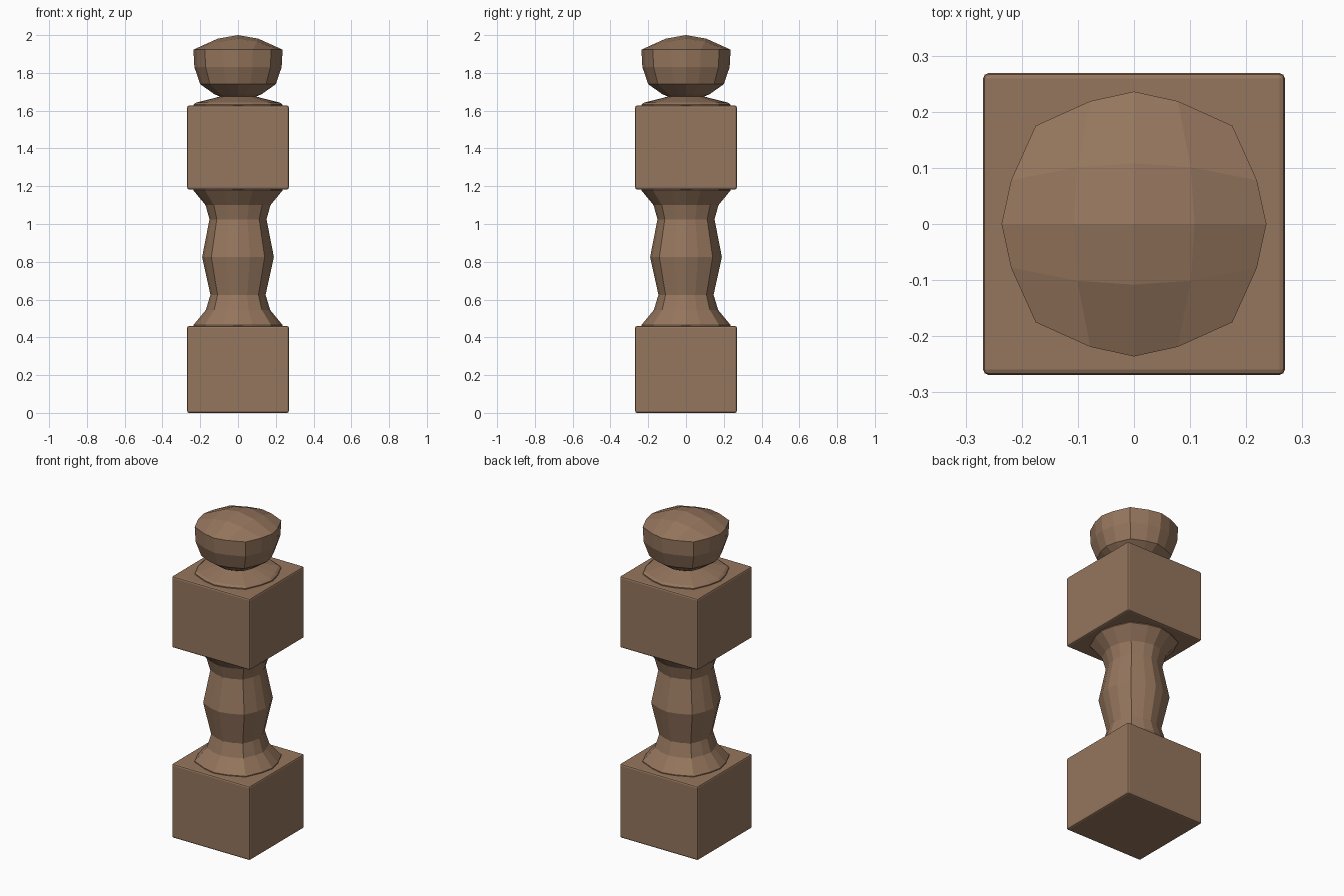
import bpy, bmesh, math

if "Cube" in bpy.data.objects:
    bpy.data.objects.remove(bpy.data.objects["Cube"])

wood = bpy.data.materials.new("brown_wood")
wood.diffuse_color = (0.30, 0.18, 0.11, 1)
wood.use_nodes = True
wood.node_tree.nodes["Principled BSDF"].inputs["Base Color"].default_value = wood.diffuse_color


def finish(bm, name):
    bmesh.ops.recalc_face_normals(bm, faces=bm.faces)
    me = bpy.data.meshes.new(name)
    bm.to_mesh(me)
    bm.free()
    me.materials.append(wood)
    ob = bpy.data.objects.new(name, me)
    bpy.context.collection.objects.link(ob)
    return ob


# Slightly squarish 16-sided ring: (angle, radius factor) for each quarter turn
QUARTER = [(0, 1.0), (19.6, 0.985), (45, 1.05), (70.4, 0.985)]


def ring(bm, r, z):
    vs = []
    for q in range(4):
        for a, f in QUARTER:
            t = math.radians(a + 90 * q)
            vs.append(bm.verts.new((r * f * math.cos(t), r * f * math.sin(t), z)))
    return vs


def turned(bm, profile):
    rings = [ring(bm, r, z) for r, z in profile]
    for a, b in zip(rings, rings[1:]):
        for i in range(16):
            j = (i + 1) % 16
            bm.faces.new((a[i], a[j], b[j], b[i]))
    return rings


def block(name, z0, z1, half=0.269):
    bm = bmesh.new()
    bmesh.ops.create_cube(bm, size=1)
    for v in bm.verts:
        v.co = (v.co.x * 2 * half, v.co.y * 2 * half,
                (z0 + z1) / 2 + v.co.z * (z1 - z0))
    bmesh.ops.bevel(bm, geom=bm.edges[:], offset=0.01, segments=2,
                    profile=0.5, affect='EDGES')
    return finish(bm, name)


# Square blocks
block("base_block", 0.0, 0.46)
block("upper_block", 1.183, 1.627)

# Turned shaft between the blocks
bm = bmesh.new()
rings = turned(bm, [(0.236, 0.455), (0.236, 0.465), (0.17, 0.545), (0.146, 0.625),
                    (0.19, 0.825), (0.151, 1.025), (0.172, 1.10),
                    (0.236, 1.178), (0.236, 1.19)])
bm.faces.new(rings[0])
bm.faces.new(rings[-1])
finish(bm, "turned_shaft")

# Flared collar and ball finial with a quad-grid dome
bm = bmesh.new()
rings = turned(bm, [(0.236, 1.62), (0.235, 1.633), (0.222, 1.643), (0.125, 1.667),
                    (0.095, 1.675), (0.125, 1.687), (0.20, 1.74),
                    (0.231, 1.83), (0.236, 1.923)])
bm.faces.new(rings[0])
outer = rings[-1]
inner = []
for k in range(8):
    t = math.radians(45 * k)
    r, z = (0.108, 1.981) if k % 2 == 0 else (0.143, 1.965)
    inner.append(bm.verts.new((r * math.cos(t), r * math.sin(t), z)))
top = bm.verts.new((0, 0, 2.0))
for q in range(4):
    m, c, n = inner[2 * q], inner[2 * q + 1], inner[(2 * q + 2) % 8]
    o = [outer[(4 * q + i) % 16] for i in range(5)]
    bm.faces.new((top, m, c, n))
    bm.faces.new((m, o[0], o[1], c))
    bm.faces.new((c, o[1], o[2], o[3]))
    bm.faces.new((c, o[3], o[4], n))
finish(bm, "ball_finial")
